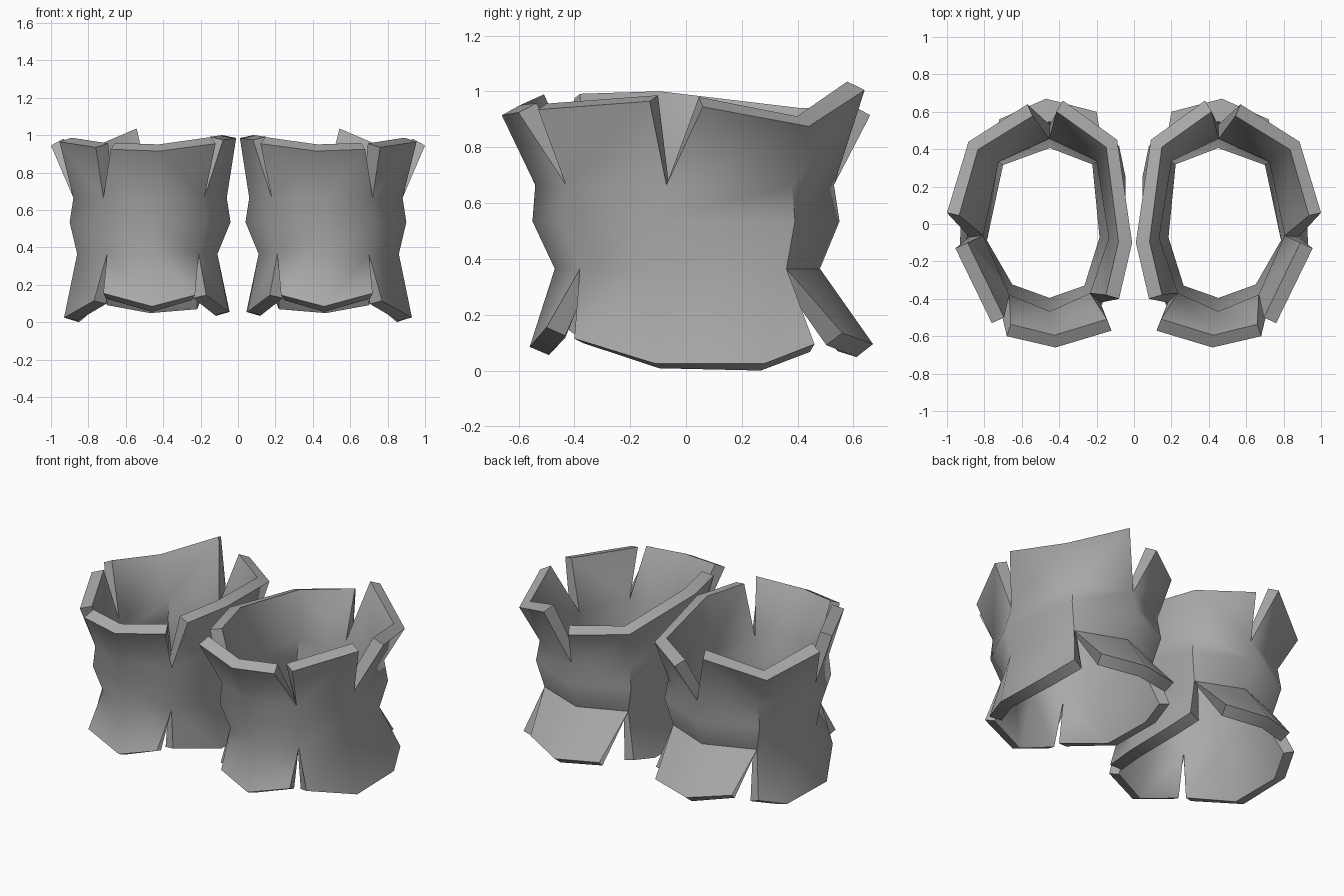
import bpy
import bmesh

cube = bpy.data.objects.get("Cube")
if cube:
    bpy.data.objects.remove(cube, do_unlink=True)

grey = bpy.data.materials.new("plain_grey")
grey.use_nodes = True
grey.diffuse_color = (0.4, 0.4, 0.4, 1)
grey.node_tree.nodes["Principled BSDF"].inputs["Base Color"].default_value = (0.4, 0.4, 0.4, 1)

# Ring corners, counter-clockwise from the front: front, front-outer, outer, ...
F, FO, O, BO, B, BI, I, FI = range(8)
WAIST = [(.45, -.47), (.70, -.38), (.86, -.10), (.76, .36),
         (.45, .48), (.16, .36), (.11, -.08), (.21, -.38)]
BULGE = [(.45, -.55), (.73, -.44), (.90, -.10), (.80, .39),
         (.45, .55), (.12, .39), (.04, -.08), (.17, -.43)]
NECK = [(.45, -.54), (.72, -.43), (.88, -.07), (.78, .38),
        (.45, .53), (.14, .38), (.06, -.08), (.18, -.42)]

# Flaps: the ring corners they hang from and their tips
UPPER = [
    ([FI, F, FO], [(.12, -.57, .97), (.42, -.66, .93), (.68, -.60, .94)]),
    ([FO, O], [(.76, -.53, .95), (.955, -.13, .98)]),
    ([O, BO, B], [(1.0, .06, .96), (.885, .44, .89), (.57, .64, 1.02)]),
    ([B, BI, I, FI], [(.38, .66, .93), (.09, .45, .93), (.01, -.10, 1.0), (.08, -.40, .99)]),
]
LOWER = [
    ([FI, F, FO], [(.23, -.50, .16), (.46, -.56, .10), (.72, -.50, .17)]),
    ([FO, O, O, BO], [(.77, -.40, .13), (.93, -.11, .04), (.92, .28, .04), (.84, .46, .11)]),
    ([BO, B, BI], [(.72, .56, .15), (.47, .67, .11), (.20, .60, .13)]),
    ([BI, BI, I, FI], [(.08, .42, .11), (.045, .25, .07), (.05, -.10, .07), (.17, -.42, .16)]),
]


def add_flaps(bm, ring, flaps, upward):
    for corners, points in flaps:
        tips = [bm.verts.new(p) for p in points]
        for k in range(len(tips) - 1):
            a, b = ring[corners[k]], ring[corners[k + 1]]
            loop = [a, b, tips[k + 1], tips[k]] if a != b else [a, tips[k + 1], tips[k]]
            bm.faces.new(loop if upward else loop[::-1])


def make_cuff(name, side):
    bm = bmesh.new()
    # Body bands
    rings = [[bm.verts.new((x, y, z)) for x, y in ring]
             for ring, z in ((WAIST, .38), (BULGE, .55), (NECK, .68))]
    for low, high in zip(rings, rings[1:]):
        for i in range(8):
            j = (i + 1) % 8
            bm.faces.new((low[i], low[j], high[j], high[i]))
    # Flared flaps, split at the notches
    add_flaps(bm, rings[-1], UPPER, True)
    add_flaps(bm, rings[0], LOWER, False)
    # Mirrored cuff for the other side
    if side < 0:
        for v in bm.verts:
            v.co.x *= -1
        bmesh.ops.reverse_faces(bm, faces=bm.faces)
    mesh = bpy.data.meshes.new(name)
    bm.to_mesh(mesh)
    bm.free()
    mesh.materials.append(grey)
    obj = bpy.data.objects.new(name, mesh)
    bpy.context.collection.objects.link(obj)
    # Wall thickness, grown inward
    wall = obj.modifiers.new("wall", "SOLIDIFY")
    wall.thickness = 0.075
    wall.offset = -1
    bpy.ops.object.select_all(action="DESELECT")
    obj.select_set(True)
    bpy.context.view_layer.objects.active = obj
    bpy.ops.object.modifier_apply(modifier=wall.name)
    bpy.ops.object.shade_smooth_by_angle(angle=0.9)
    # Rest on the ground
    drop = min(v.co.z for v in obj.data.vertices)
    for v in obj.data.vertices:
        v.co.z -= drop


make_cuff("left_cuff", 1)
make_cuff("right_cuff", -1)
